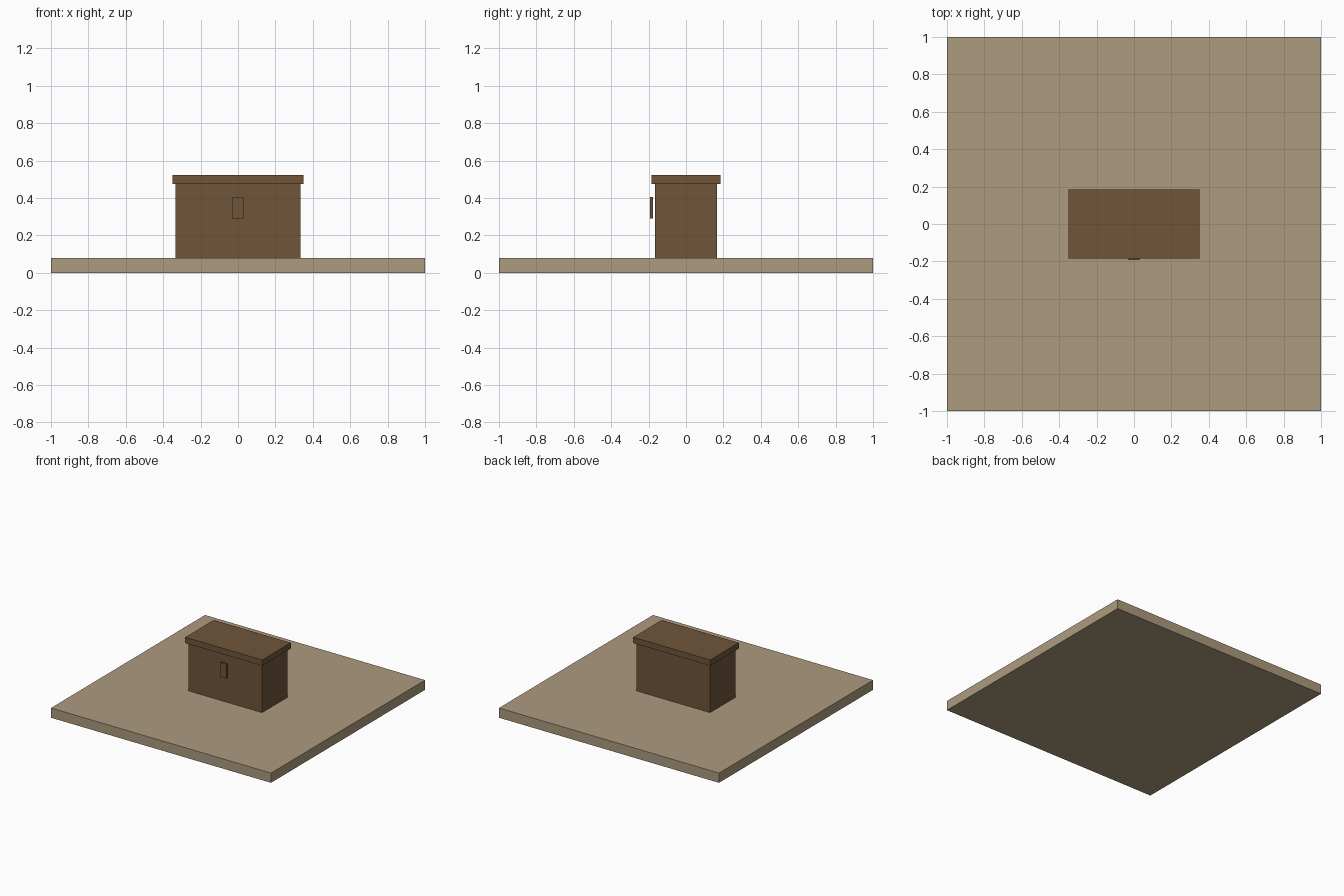
import bpy

if "Cube" in bpy.data.objects:
    bpy.data.objects.remove(bpy.data.objects["Cube"])


def material(name, rgb):
    m = bpy.data.materials.new(name)
    m.diffuse_color = (*rgb, 1.0)
    m.use_nodes = True
    m.node_tree.nodes["Principled BSDF"].inputs["Base Color"].default_value = m.diffuse_color
    return m


def box(name, x, y, z, mat):
    """Flat-faced box spanning the given (min, max) ranges."""
    spans = (x, y, z)
    bpy.ops.mesh.primitive_cube_add(size=1)
    ob = bpy.context.object
    ob.name = name
    ob.location = [(a + b) / 2 for a, b in spans]
    ob.scale = [b - a for a, b in spans]
    bpy.ops.object.transform_apply(location=True, rotation=False, scale=True)
    ob.data.materials.append(mat)
    return ob


sand = material("sand", (0.413, 0.328, 0.209))
wood = material("brown wood", (0.162, 0.091, 0.042))

# Square floor slab
box("floor_slab", (-1, 1), (-1, 1), (0, 0.08), sand)
# Chest body
box("chest_body", (-0.335, 0.335), (-0.166, 0.166), (0.08, 0.476), wood)
# Overhanging lid
box("chest_lid", (-0.35, 0.35), (-0.185, 0.185), (0.476, 0.524), wood)
# Latch plate standing just off the front
box("latch", (-0.03, 0.03), (-0.193, -0.177), (0.29, 0.406), wood)
